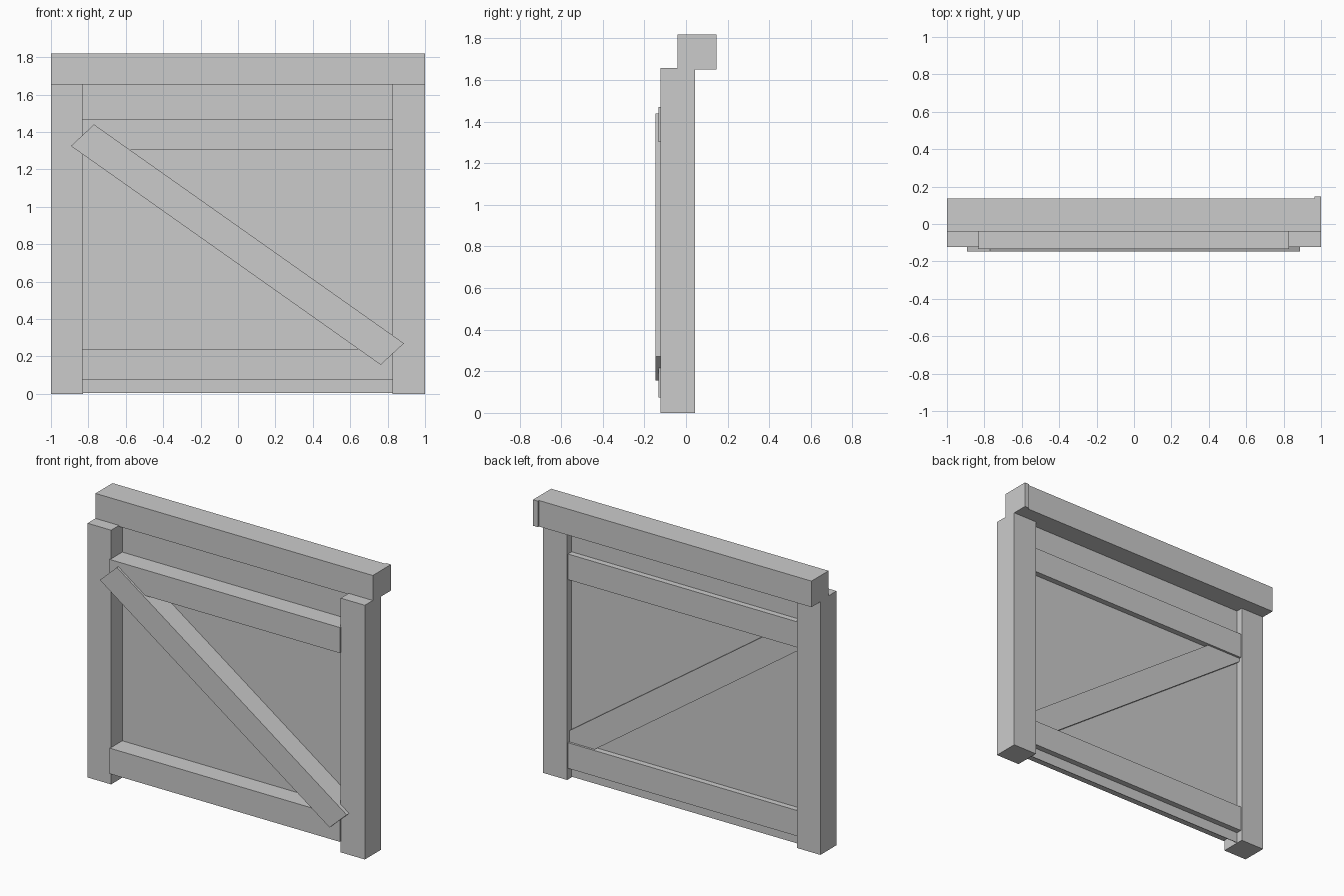
import bpy

if "Cube" in bpy.data.objects:
    bpy.data.objects.remove(bpy.data.objects["Cube"])


def prism(name, outline, y0, y1):
    """Extrude an x-z outline (clockwise seen from the back) from y0 to y1."""
    n = len(outline)
    verts = [(x, y, z) for y in (y0, y1) for x, z in outline]
    faces = [tuple(range(n)), tuple(reversed(range(n, 2 * n)))]
    faces += [(i, i + n, (i + 1) % n + n, (i + 1) % n) for i in range(n)]
    mesh = bpy.data.meshes.new(name)
    mesh.from_pydata(verts, [], faces)
    obj = bpy.data.objects.new(name, mesh)
    bpy.context.collection.objects.link(obj)
    return obj


def box(name, x0, x1, y0, y1, z0, z1):
    return prism(name, [(x0, z0), (x1, z0), (x1, z1), (x0, z1)], y0, y1)


# upright posts
box("left_post", -1.0, -0.83, -0.122, 0.044, 0, 1.657)
box("right_post", 0.826, 1.0, -0.122, 0.044, 0, 1.657)

# top beam with slightly deeper end cap
box("top_beam", -1.0, 0.966, -0.04, 0.136, 1.65, 1.82)
box("top_beam_end", 0.966, 1.0, -0.04, 0.147, 1.65, 1.82)

# horizontal rails
for name, z0, z1 in (("lower_rail", 0.073, 0.24), ("upper_rail", 1.303, 1.47)):
    box(name, -0.834, 0.828, -0.133, 0.036, z0, z1)

# diagonal brace
prism("diagonal_brace",
      [(-0.893, 1.325), (0.763, 0.155), (0.887, 0.27), (-0.77, 1.44)],
      -0.147, 0.022)

# thin infill panel
box("panel", -0.834, 0.828, -0.006, -0.002, 0.004, 1.655)
